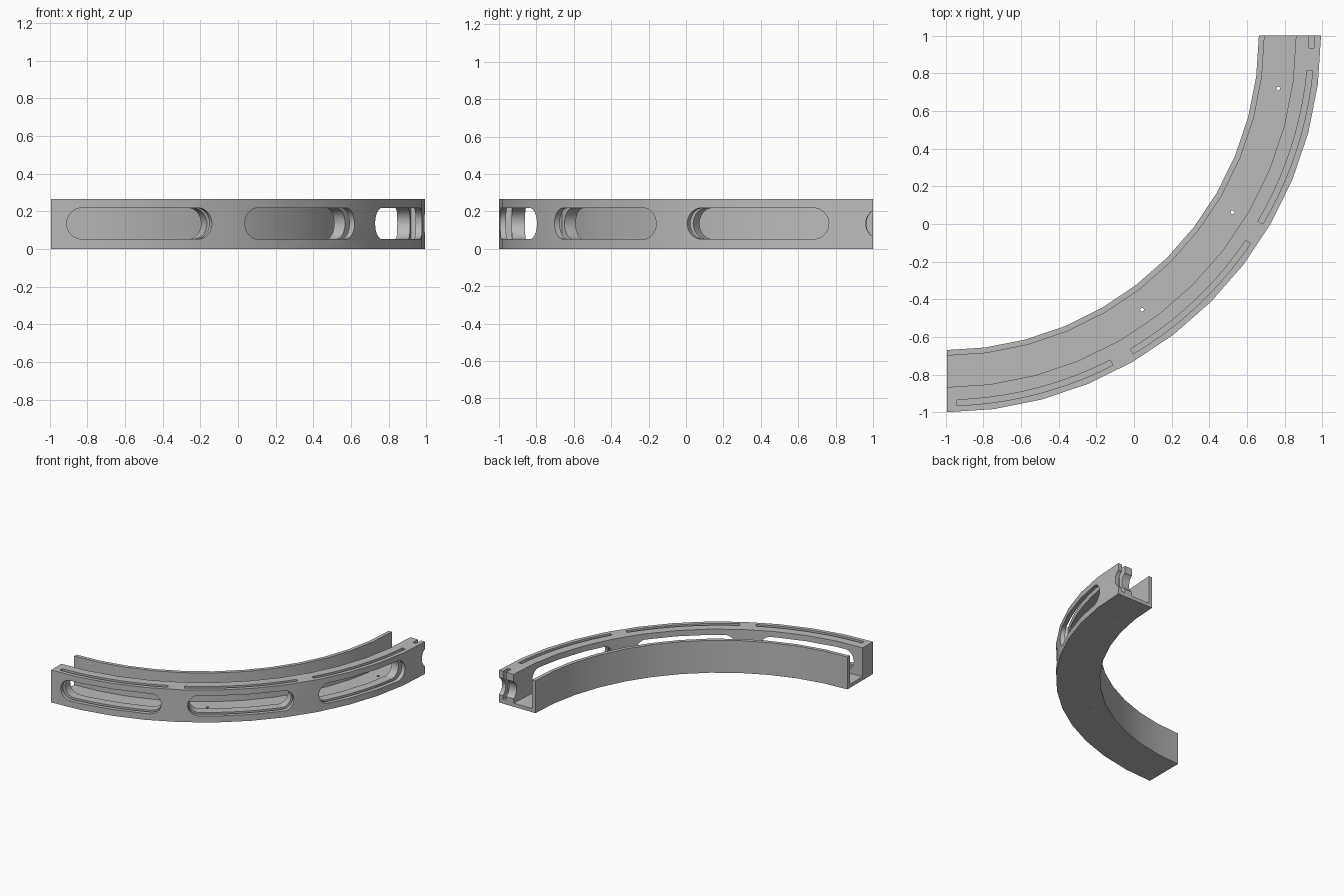
import bpy, bmesh, math
from mathutils import Vector

CX, CY = -1.007, 1.0        # centre of the arc
HEIGHT, FLOOR = 0.265, 0.03
R_IN, R_IN_WALL, R_OUT_WALL, R_OUT = 1.67, 1.70, 1.867, 2.0
STEP = 7.5                  # facet angle in degrees
PITCH = 28.7                # angle between neighbouring windows
EPS = 0.0001

cube = bpy.data.objects.get("Cube")
if cube:
    bpy.data.objects.remove(cube, do_unlink=True)

grey = bpy.data.materials.new("plain grey")
grey.use_nodes = True
grey.diffuse_color = (0.5, 0.5, 0.5, 1)
grey.node_tree.nodes["Principled BSDF"].inputs["Base Color"].default_value = (0.5, 0.5, 0.5, 1)


def polar(r, deg, z):
    """Point on the arc; angle 0 points to the front, 90 to the left end."""
    a = math.radians(deg)
    return Vector((CX + r * math.sin(a), CY - r * math.cos(a), z))


def sweep(bm, sections):
    """Skin a list of closed loops of points and cap both ends."""
    rings = [[bm.verts.new(p) for p in s] for s in sections]
    n = len(rings[0])
    for a, b in zip(rings, rings[1:]):
        for i in range(n):
            j = (i + 1) % n
            bm.faces.new((a[i], a[j], b[j], b[i]))
    bm.faces.new(rings[0])
    bm.faces.new(rings[-1])


def make_object(name, bm):
    bmesh.ops.recalc_face_normals(bm, faces=bm.faces[:])
    mesh = bpy.data.meshes.new(name)
    bm.to_mesh(mesh)
    bm.free()
    mesh.materials.append(grey)
    ob = bpy.data.objects.new(name, mesh)
    bpy.context.scene.collection.objects.link(ob)
    return ob


# Curved U channel: thin inner wall, floor, thick outer wall
profile = [(R_IN, 0), (R_OUT, 0), (R_OUT, HEIGHT), (R_OUT_WALL, HEIGHT),
           (R_OUT_WALL, FLOOR), (R_IN_WALL, FLOOR), (R_IN_WALL, HEIGHT), (R_IN, HEIGHT)]
bm = bmesh.new()
sweep(bm, [[polar(r, i * STEP, z) for r, z in profile] for i in range(-1, 13)])
# trim the right end square
cut = bmesh.ops.bisect_plane(bm, geom=bm.verts[:] + bm.edges[:] + bm.faces[:],
                             plane_co=(-0.993, 0, 0), plane_no=(1, 0, 0), clear_inner=True)
rim = [e for e in cut["geom_cut"] if isinstance(e, bmesh.types.BMEdge)]
bmesh.ops.contextual_create(bm, geom=rim)
channel = make_object("curved_channel", bm)

# Rounded windows through the outer wall
WIN_Z, WIN_R = 0.135, 0.083
bm = bmesh.new()
for k in range(4):
    start, end = 2.8 + k * PITCH, 25.8 + k * PITCH
    cap = math.degrees(WIN_R / R_OUT)
    turns = [math.radians(90 * i / 8) for i in range(9)]
    cols = [(start + cap * (1 - math.cos(t)), max(WIN_R * math.sin(t), EPS)) for t in turns]
    mid = [start + cap + (end - start - 2 * cap) * i / 10 for i in range(1, 10)]
    cols += [(m, WIN_R) for m in mid]
    cols += [(end - cap * (1 - math.cos(t)), max(WIN_R * math.sin(t), EPS)) for t in reversed(turns)]
    sweep(bm, [[polar(1.78, d, WIN_Z - h), polar(2.08, d, WIN_Z - h),
                polar(2.08, d, WIN_Z + h), polar(1.78, d, WIN_Z + h)] for d, h in cols])
windows = make_object("window_cutter", bm)

# Panel grooves open at the top of the outer wall
bm = bmesh.new()
for k in range(4):
    start, end = 2.0 + k * PITCH, 27.1 + k * PITCH
    sweep(bm, [[polar(r, start + (end - start) * i / 10, z)
                for r, z in ((1.935, 0.035), (1.965, 0.035), (1.965, 0.3), (1.935, 0.3))]
               for i in range(11)])
grooves = make_object("groove_cutter", bm)

# Small screw holes in the floor
bm = bmesh.new()
for angle in (35.8, 58.5, 81):
    c = polar(1.795, angle, 0)
    ring = [(c.x + 0.01 * math.cos(i * math.pi / 6), c.y + 0.01 * math.sin(i * math.pi / 6))
            for i in range(12)]
    sweep(bm, [[(x, y, z) for x, y in ring] for z in (-0.05, 0.08)])
holes = make_object("hole_cutter", bm)

# Cut, bake the result and drop the cutters
cutters = (windows, grooves, holes)
for cutter in cutters:
    cutter.hide_render = True
    mod = channel.modifiers.new(cutter.name, "BOOLEAN")
    mod.operation = "DIFFERENCE"
    mod.solver = "EXACT"
    mod.object = cutter
bpy.context.view_layer.update()
baked = bpy.data.meshes.new_from_object(channel.evaluated_get(bpy.context.evaluated_depsgraph_get()))
channel.modifiers.clear()
channel.data = baked
for cutter in cutters:
    bpy.data.objects.remove(cutter, do_unlink=True)

baked.materials.clear()
baked.materials.append(grey)
for p in baked.polygons:
    p.material_index = 0

bpy.ops.object.select_all(action="DESELECT")
channel.select_set(True)
bpy.context.view_layer.objects.active = channel
bpy.ops.object.shade_smooth_by_angle(angle=math.radians(30))
